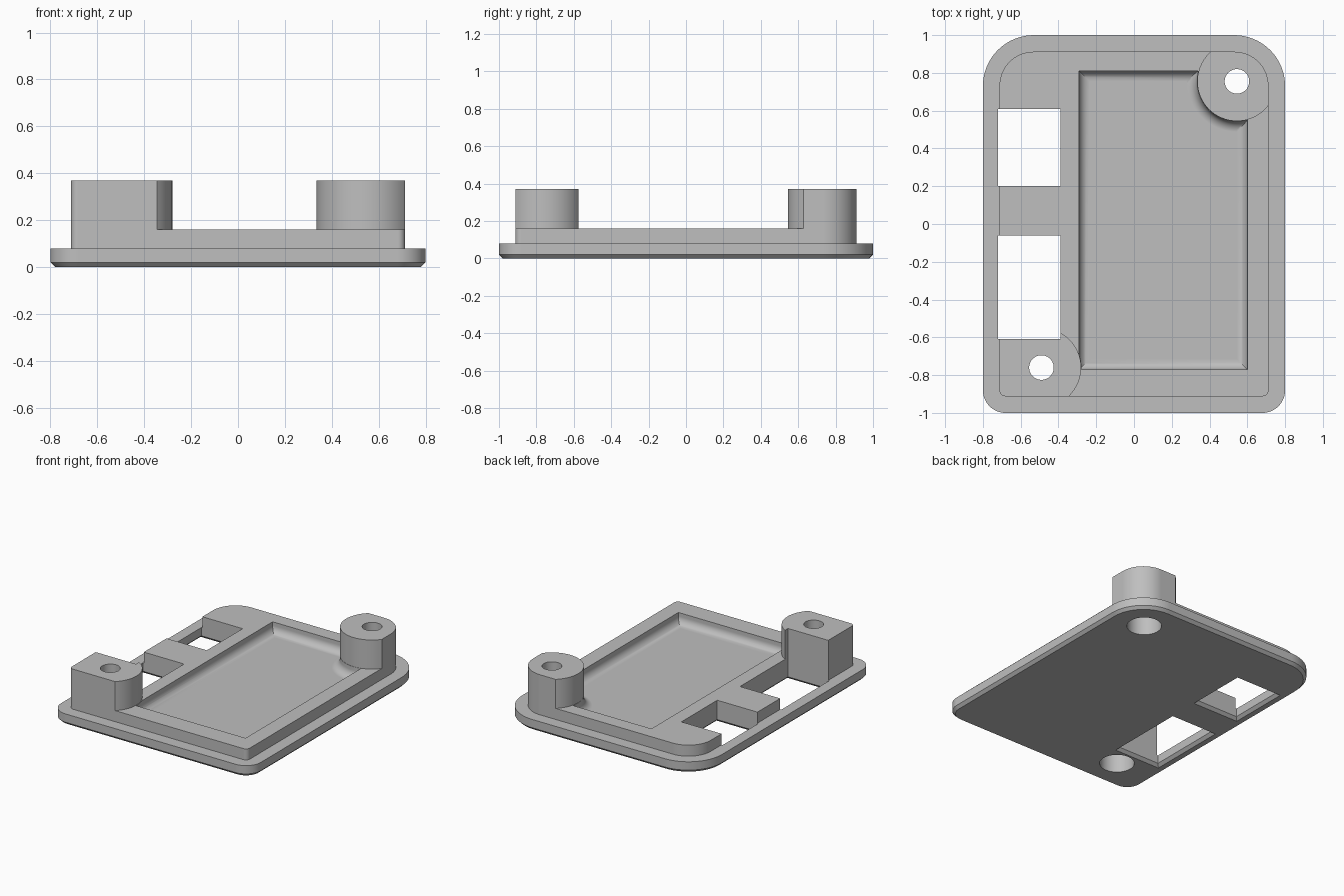
import bpy, bmesh
from math import sin, cos, pi, sqrt, atan2

cube = bpy.data.objects.get("Cube")
if cube:
    bpy.data.objects.remove(cube, do_unlink=True)

BOSS_R = 0.21
BOSS_BACK = (0.545, 0.755)
BOSS_FRONT = (-0.49, -0.76)
RIM_Z, BOSS_Z, FLANGE_Z = 0.16, 0.37, 0.08


def loft(name, layers):
    """Closed solid through matching outlines, each given as (points, z)."""
    bm = bmesh.new()
    rings = [[bm.verts.new((x, y, z)) for x, y in pts] for pts, z in layers]
    for low, high in zip(rings, rings[1:]):
        for i in range(len(low)):
            j = (i + 1) % len(low)
            bm.faces.new((low[i], low[j], high[j], high[i]))
    bm.faces.new(rings[0][::-1])
    bm.faces.new(rings[-1])
    bmesh.ops.recalc_face_normals(bm, faces=bm.faces)
    mesh = bpy.data.meshes.new(name)
    bm.to_mesh(mesh)
    bm.free()
    obj = bpy.data.objects.new(name, mesh)
    bpy.context.collection.objects.link(obj)
    return obj


def rounded(half_x, half_y, r_front, r_back, n=16):
    pts = []
    corners = [(1, -1, r_front), (1, 1, r_back), (-1, 1, r_back), (-1, -1, r_front)]
    for k, (sx, sy, r) in enumerate(corners):
        for i in range(n + 1):
            a = (k - 1 + i / n) * pi / 2
            pts.append((sx * (half_x - r) + r * cos(a), sy * (half_y - r) + r * sin(a)))
    return pts


def rect(x0, x1, y0, y1, grow=0):
    x0, x1, y0, y1 = x0 - grow, x1 + grow, y0 - grow, y1 + grow
    return [(x0, y0), (x1, y0), (x1, y1), (x0, y1)]


def circle(centre, r, n=64):
    return [(centre[0] + r * cos(2 * pi * i / n), centre[1] + r * sin(2 * pi * i / n))
            for i in range(n)]


def cut(target, tool):
    """Subtract the tool and discard it."""
    mod = target.modifiers.new("cut", 'BOOLEAN')
    mod.operation = 'DIFFERENCE'
    mod.solver = 'EXACT'
    mod.object = tool
    bpy.context.view_layer.update()
    graph = bpy.context.evaluated_depsgraph_get()
    mesh = bpy.data.meshes.new_from_object(target.evaluated_get(graph))
    target.modifiers.clear()
    target.data = mesh
    bpy.data.objects.remove(tool, do_unlink=True)


# Chamfered flange with the raised step on it, at full boss height
step = rounded(0.712, 0.912, 0.03, 0.18)
base = loft("enclosure_cover", [
    (rounded(0.78, 0.98, 0.1, 0.25), 0),
    (rounded(0.8, 1.0, 0.12, 0.27), 0.02),
    (rounded(0.8, 1.0, 0.12, 0.27), FLANGE_Z),
    (step, FLANGE_Z),
    (step, BOSS_Z)])

# Lower everything except the two bosses to the rim height
trim = loft("trim_cutter", [(rect(-1.2, 1.2, -1.2, 1.2), RIM_Z),
                            (rect(-1.2, 1.2, -1.2, 1.2), 0.6)])
for centre in (BOSS_BACK, BOSS_FRONT):
    pts = circle(centre, BOSS_R)
    cut(trim, loft("boss_keep", [(pts, 0.1), (pts, 0.7)]))
block = rect(-1.1, -0.49, -1.1, -0.58)
cut(trim, loft("block_keep", [(block, 0.1), (block, 0.7)]))
cut(base, trim)


# Pocket with a filleted floor that wraps round the back boss
def pocket_outline(t, n=32):
    x0, x1, y0, y1 = -0.29 + t, 0.6 - t, -0.77 + t, 0.81 - t
    cx, cy = BOSS_BACK
    r = BOSS_R + 0.002 + t
    a0 = atan2(-sqrt(r * r - (x1 - cx) ** 2), x1 - cx)
    a1 = atan2(y1 - cy, -sqrt(r * r - (y1 - cy) ** 2))
    if a1 > 0:
        a1 -= 2 * pi
    arc = [(cx + r * cos(a0 + (a1 - a0) * i / n), cy + r * sin(a0 + (a1 - a0) * i / n))
           for i in range(n + 1)]
    return [(x0, y0), (x1, y0)] + arc + [(x0, y1)]


FILLET, STEPS = 0.055, 8
layers = []
for i in range(STEPS + 1):
    a = pi / 2 * i / STEPS
    layers.append((pocket_outline(FILLET * (1 - sin(a))),
                   FLANGE_Z + FILLET * (1 - cos(a))))
layers.append((pocket_outline(0), 0.2))
pocket = loft("pocket_cutter", layers)
keep = circle(BOSS_FRONT, BOSS_R + 0.002)
cut(pocket, loft("boss_keep", [(keep, 0), (keep, 0.5)]))
cut(base, pocket)

# Side windows, chamfered on the underside
for y0, y1 in ((0.2, 0.61), (-0.61, -0.06)):
    box = (-0.72, -0.39, y0, y1)
    cut(base, loft("window_cutter", [(rect(*box, 0.04), -0.02), (rect(*box), 0.02),
                                     (rect(*box), 0.6)]))

# Counterbored screw holes
for centre in (BOSS_BACK, BOSS_FRONT):
    wide, narrow = circle(centre, 0.115), circle(centre, 0.065)
    cut(base, loft("screw_cutter", [(wide, -0.1), (wide, 0.14),
                                    (narrow, 0.14), (narrow, 0.6)]))

# Single grey finish
grey = bpy.data.materials.new("light_grey")
grey.use_nodes = True
colour = (0.52, 0.52, 0.52, 1)
grey.diffuse_color = colour
grey.node_tree.nodes["Principled BSDF"].inputs["Base Color"].default_value = colour
base.data.materials.clear()
base.data.materials.append(grey)
for poly in base.data.polygons:
    poly.material_index = 0

# Smooth curves, crisp edges
bpy.ops.object.select_all(action='DESELECT')
base.select_set(True)
bpy.context.view_layer.objects.active = base
bpy.ops.object.shade_smooth_by_angle(angle=pi / 6)
weighted = base.modifiers.new("weighted_normals", 'WEIGHTED_NORMAL')
weighted.keep_sharp = True
